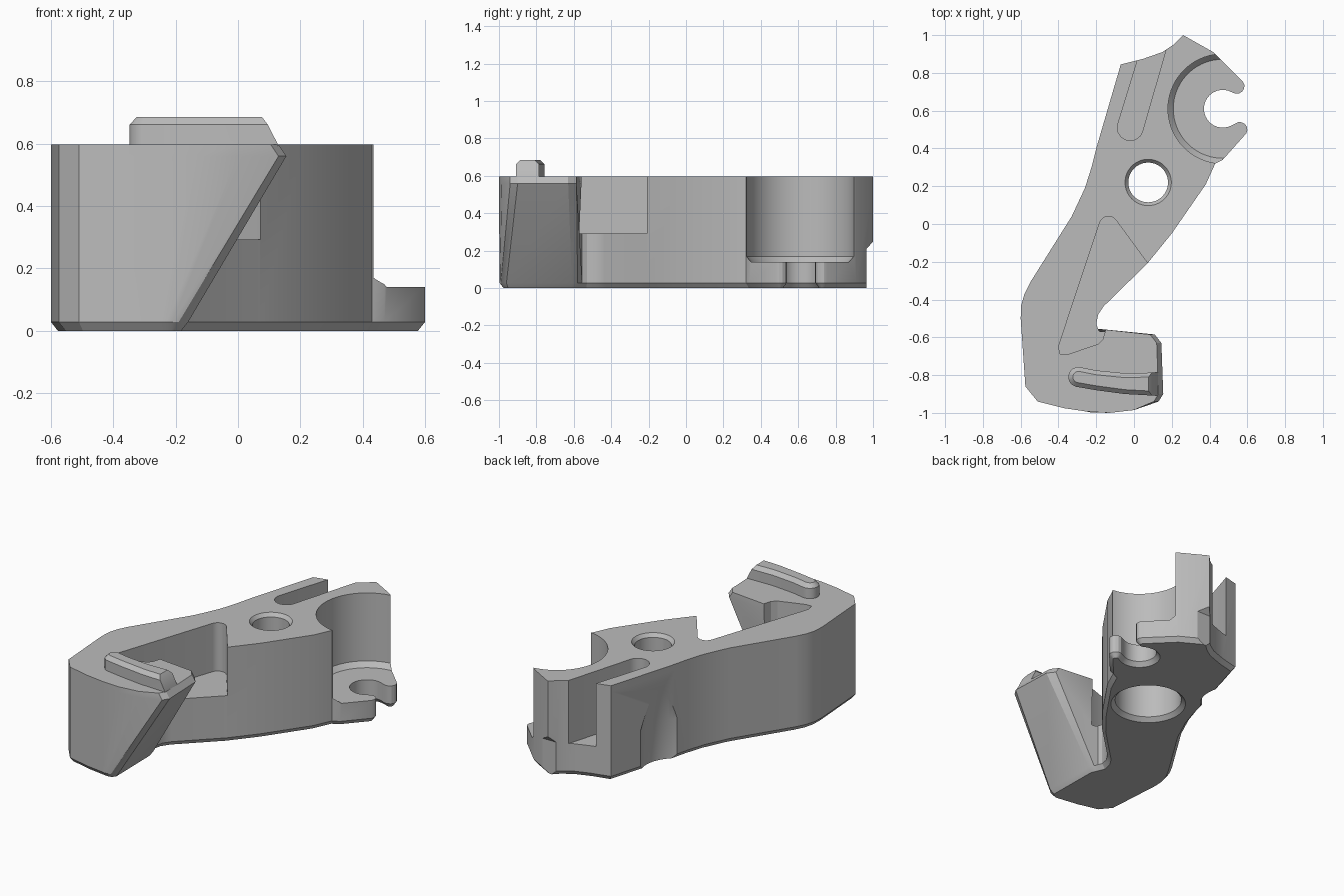
import bpy, bmesh, math
from mathutils import Vector

cube = bpy.data.objects.get("Cube")
if cube:
    bpy.data.objects.remove(cube, do_unlink=True)

grey = bpy.data.materials.new("plain_grey")
grey.use_nodes = True
grey.diffuse_color = (0.5, 0.5, 0.5, 1)
grey.node_tree.nodes["Principled BSDF"].inputs["Base Color"].default_value = grey.diffuse_color


def arc(center, radius, start, end, steps):
    """Points along a circular arc, angles in degrees."""
    points = []
    for i in range(steps + 1):
        angle = math.radians(start + (end - start) * i / steps)
        points.append((center[0] + radius * math.cos(angle),
                       center[1] + radius * math.sin(angle)))
    return points


def inset(points, distance):
    """Move a counterclockwise outline inwards by a distance."""
    result = []
    for i, point in enumerate(points):
        here = Vector(point)
        before = (here - Vector(points[i - 1])).normalized()
        after = (Vector(points[(i + 1) % len(points)]) - here).normalized()
        normal_a = Vector((-before.y, before.x))
        normal_b = Vector((-after.y, after.x))
        miter = (normal_a + normal_b) / max(0.5, 1 + normal_a.dot(normal_b))
        result.append(tuple(here + miter * distance))
    return result


def loft(name, levels):
    """Solid through stacked outlines, given as (height, points)."""
    bm = bmesh.new()
    rings = [[bm.verts.new((x, y, z)) for x, y in points] for z, points in levels]
    bm.faces.new(rings[0])
    bm.faces.new(rings[-1])
    for low, high in zip(rings, rings[1:]):
        for i in range(len(low)):
            bm.faces.new((low[i - 1], low[i], high[i], high[i - 1]))
    bmesh.ops.recalc_face_normals(bm, faces=bm.faces)
    mesh = bpy.data.meshes.new(name)
    bm.to_mesh(mesh)
    bm.free()
    obj = bpy.data.objects.new(name, mesh)
    bpy.context.collection.objects.link(obj)
    mesh.materials.append(grey)
    return obj


def turned(name, center, profile):
    """Round solid from a list of (height, radius)."""
    return loft(name, [(z, arc(center, radius, 0, 355, 71)) for z, radius in profile])


def activate(obj):
    bpy.ops.object.select_all(action="DESELECT")
    obj.select_set(True)
    bpy.context.view_layer.objects.active = obj


def cut(target, cutter):
    cutter.hide_render = True
    modifier = target.modifiers.new("cut", "BOOLEAN")
    modifier.operation = "DIFFERENCE"
    modifier.solver = "EXACT"
    modifier.object = cutter
    activate(target)
    bpy.ops.object.modifier_apply(modifier=modifier.name)
    bpy.data.objects.remove(cutter, do_unlink=True)


def shade(obj):
    activate(obj)
    bpy.ops.object.shade_smooth_by_angle(angle=math.radians(25))


# Outline of the arm, counterclockwise from the front left of the head
socket = (0.47, 0.61)
head_front = [(-0.575, -0.86), (-0.51, -0.94), (-0.37, -0.975), (-0.25, -0.993)]
head_end = [(-0.13, -1), (0, -0.985), (0.13, -0.94), (0.155, -0.9),
            (0.145, -0.63), (0.11, -0.585)]
head_end_top = [(x - 0.025 if x > 0.1 else x, y) for x, y in head_end]
head_end_low = [(-0.23, -0.997), (-0.21, -0.995), (-0.19, -0.99), (-0.16, -0.96),
                (-0.165, -0.61), (-0.18, -0.58)]
inner_side = [(-0.19, -0.555), (-0.2, -0.53), (-0.19, -0.48), (-0.16, -0.435),
              (0.07, -0.21), (0.2, -0.05), (0.38, 0.21), (0.43, 0.32), (0.47, 0.34)]
lower_hook = arc((0.56, 0.5), 0.04, -30, 100, 5)
upper_hook = arc((0.545, 0.73), 0.04, -100, 40, 5)
back_side = [(0.42, 0.91), (0.26, 1), (0.21, 0.95), (0.15, 0.91), (0.05, 0.875),
             (-0.07, 0.845)]
outer_side = [(-0.2, 0.4), (-0.225, 0.3), (-0.26, 0.19), (-0.33, 0.04), (-0.55, -0.31),
              (-0.58, -0.37), (-0.597, -0.43), (-0.6, -0.5)]
rest = (inner_side + lower_hook + arc(socket, 0.1, 300, 60, 20) + upper_hook
        + back_side + outer_side)

low = head_front + head_end_low + rest
body = loft("arm_body", [(0, inset(low, 0.022)), (0.028, low),
                         (0.56, head_front + head_end + rest),
                         (0.597, head_front + head_end_top + rest)])

# Round socket beside the hook, with a chamfered floor
cut(body, turned("socket_cutter", socket, [(0.14, 0.262), (0.17, 0.29), (0.8, 0.29)]))

# Pivot hole, countersunk on top and counterbored below
pivot = (0.075, 0.22)
cut(body, turned("pivot_cutter", pivot, [
    (-0.1, 0.22), (0, 0.22), (0.025, 0.195), (0.4, 0.195), (0.4001, 0.105),
    (0.575, 0.105), (0.6, 0.125), (0.7, 0.125)]))

# Open triangular pocket in the inner side
pocket = ([(-0.39, -0.69), (-0.35, -0.69), (-0.19, -0.635), (-0.165, -0.61),
           (-0.15, -0.56), (0.1, -0.5), (0.2, -0.38), (0.07, -0.205)]
          + arc((-0.135, -0.01), 0.05, 35, 160, 8) + [(-0.4, -0.65)])
cut(body, loft("pocket_cutter", [(0.293, pocket), (0.8, pocket)]))

# Slot with a round end, open at the back
slot = arc((-0.02, 0.51), 0.068, 163, 343, 14) + [(0.22, 1.1), (0.09, 1.1)]
cut(body, loft("slot_cutter", [(0.2, slot), (0.8, slot)]))

# Scoop low in the outer wall
cut(body, turned("scoop_cutter", (-0.31, 0.55), [(-0.1, 0.2), (0.25, 0.2), (0.5, 0.14)]))


# Undercut at the back edge
def back_strip(y):
    return [(-1, y), (1, y), (1, 1.2), (-1, 1.2)]


cut(body, loft("undercut_cutter", [(-0.1, back_strip(0.966)), (0.21, back_strip(0.966)),
                                   (0.26, back_strip(1.01))]))
shade(body)

# Curved rib on top of the head with a slanted end
rib_left = arc((-0.295, -0.81), 0.053, 80, 255, 8)
rib_front = [(-0.2, -0.88), (-0.05, -0.9)]
rib_back = [(-0.05, -0.79), (-0.2, -0.775)]


def rib_outline(end):
    return rib_left + rib_front + [(end, -0.908), (end, -0.787)] + rib_back


rib = loft("head_rib", [(0.58, rib_outline(0.13)), (0.6, rib_outline(0.127)),
                        (0.662, rib_outline(0.095)),
                        (0.686, inset(rib_outline(0.1), 0.023))])
shade(rib)
